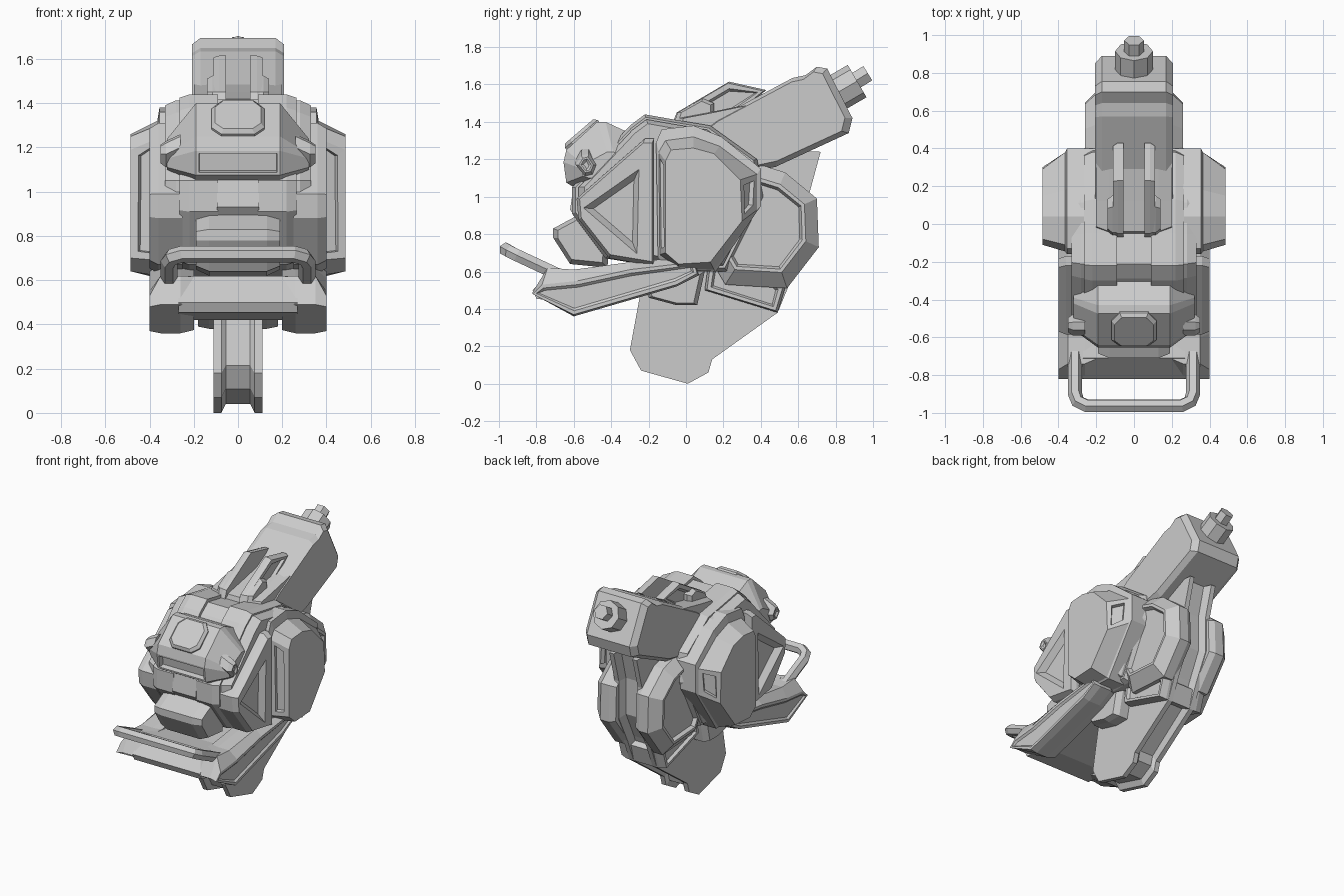
import bpy, bmesh
from mathutils import Matrix, Vector

if "Cube" in bpy.data.objects:
    bpy.data.objects.remove(bpy.data.objects["Cube"], do_unlink=True)

grey = bpy.data.materials.new("plain_grey")
grey.use_nodes = True
grey.diffuse_color = (0.6, 0.6, 0.6, 1)
grey.node_tree.nodes["Principled BSDF"].inputs["Base Color"].default_value = (0.6, 0.6, 0.6, 1)


def shrink(profile, s):
    """Scale a profile about its middle."""
    cy = sum(p[0] for p in profile) / len(profile)
    cz = sum(p[1] for p in profile) / len(profile)
    return [(cy + (y - cy) * s, cz + (z - cz) * s) for y, z in profile]


def loft(name, sections, pair=False, panel=None, slots=(), slot=(0.02, 0.03), frame=None):
    """Join side profiles placed along x; pair mirrors, otherwise the part spans the centre."""
    if not pair:
        sections = [(-x, p) for x, p in reversed(sections)] + sections
    bm = bmesh.new()
    rings = [[bm.verts.new((x, y, z)) for y, z in p] for x, p in sections]
    n = len(rings[0])
    sides = [[bm.faces.new((a[i], a[(i + 1) % n], b[(i + 1) % n], b[i])) for i in range(n)]
             for a, b in zip(rings, rings[1:])]
    caps = [bm.faces.new(rings[0]), bm.faces.new(rings[-1])]
    bmesh.ops.recalc_face_normals(bm, faces=bm.faces)
    if panel:
        for f in caps[1:] if pair else caps:
            bmesh.ops.inset_individual(bm, faces=[f], thickness=panel[0], depth=0)
            bmesh.ops.inset_individual(bm, faces=[f], thickness=0.014, depth=-panel[1])
    for k, i in slots:
        f = sides[k][i]
        bmesh.ops.inset_individual(bm, faces=[f], thickness=slot[0], depth=0)
        bmesh.ops.inset_individual(bm, faces=[f], thickness=0.006, depth=-slot[1])
    if frame:
        bm.transform(frame)
        bmesh.ops.recalc_face_normals(bm, faces=bm.faces)
    me = bpy.data.meshes.new(name)
    bm.to_mesh(me)
    bm.free()
    me.materials.append(grey)
    ob = bpy.data.objects.new(name, me)
    bpy.context.collection.objects.link(ob)
    if pair and not frame:
        ob.modifiers.new("mirror", 'MIRROR')
    return ob


def rod(name, start, end, radius, sides=8):
    """Faceted rod lying in the centre plane."""
    a, b = Vector(start), Vector(end)
    bm = bmesh.new()
    turn = (b - a).to_track_quat('Z', 'X').to_matrix().to_4x4()
    bmesh.ops.create_cone(bm, cap_ends=True, segments=sides, radius1=radius, radius2=radius,
                          depth=(b - a).length, matrix=Matrix.Translation((a + b) / 2) @ turn)
    me = bpy.data.meshes.new(name)
    bm.to_mesh(me)
    bm.free()
    me.materials.append(grey)
    bpy.context.collection.objects.link(bpy.data.objects.new(name, me))


# Head shell: recessed centre, two raised bands, stepped sides
shell = [(-.05, 1.41), (-.22, 1.44), (-.30, 1.38), (-.61, 1.05), (-.61, .91),
         (-.43, .67), (0, .60), (.22, .60), (.42, 1.0), (.38, 1.2), (.13, 1.38)]
loft("head_core", [(.12, shrink(shell, .94))])
loft("head_band", [(.09, shell), (.22, shell), (.265, shrink(shell, .96))], pair=True)
loft("head_side", [(.2, shrink(shell, .93)), (.28, shrink(shell, .93)),
                   (.33, shrink(shell, .87))], pair=True)

# Cheek plates with a sunken triangle
cheek = [(-.17, 1.31), (-.22, 1.31), (-.585, .99), (-.575, .88), (-.41, .67), (-.17, .63)]
cheek_plate = loft("cheek_plate", [(.25, cheek), (.36, cheek), (.40, shrink(cheek, .93))], pair=True)
triangle = [(-.25, 1.15), (-.55, .94), (-.26, .69)]
cutter = loft("triangle_cutter", [(.36, shrink(triangle, .72)), (.41, shrink(triangle, 1.05))], pair=True)
cut = cheek_plate.modifiers.new("triangle", 'BOOLEAN')
cut.object, cut.operation, cut.solver = cutter, 'DIFFERENCE', 'EXACT'
bpy.context.view_layer.objects.active = cheek_plate
for m in ("mirror", "triangle"):
    bpy.ops.object.modifier_apply(modifier=m)
bpy.data.objects.remove(cutter, do_unlink=True)

# Ear plates with slots on the front and rear slopes
ear = [(-.16, 1.29), (-.13, 1.36), (.04, 1.38), (.19, 1.32), (.40, 1.15),
       (.40, .95), (.16, .60), (-.04, .61), (-.15, .67)]
ear_rim = [(-.145, 1.24), (-.11, 1.30), (.04, 1.32), (.18, 1.27), (.38, 1.12),
           (.38, .93), (.15, .61), (-.04, .62), (-.14, .69)]
ear_face = [(-.11, 1.19), (-.08, 1.25), (.04, 1.26), (.15, 1.23), (.29, 1.09),
            (.30, .87), (.13, .65), (-.04, .64), (-.11, .70)]
loft("ear_plate", [(.2, ear), (.355, ear), (.365, ear_rim), (.485, ear_face)],
     pair=True, slots=[(2, 8), (2, 4)], slot=(.045, .025))

# Rear side housings
rear = [(.18, 1.13), (.40, 1.17), (.53, 1.13), (.70, .99), (.71, .73), (.54, .51),
        (.21, .53), (.10, .72)]
loft("rear_housing", [(.08, shrink(rear, .93)), (.12, rear), (.19, rear), (.26, shrink(rear, .76))],
     pair=True, panel=(.02, .025))

# Neck fin with twin spine rails running up the back
fin = [(-.25, .45), (-.30, .18), (-.24, .07), (.01, 0), (.12, .06), (.14, .13), (.49, .38),
       (.56, .55), (.66, .75), (.66, 1.02), (.72, 1.24), (.5, 1.25), (.3, .9), (-.2, .7)]
inner = [(y * .92, .04 + z * .97) for y, z in fin]
loft("neck_fin", [(.07, inner)])
loft("spine_rail", [(.055, inner), (.075, fin), (.11, fin)], pair=True)
under = [(.10, .50), (.49, .38), (.53, .51), (.3, .7), (.12, .65)]
loft("under_housing", [(.13, under), (.18, shrink(under, .94))], panel=(.025, .02))
throat = [(-.25, .6), (-.2, .46), (-.05, .42), (.06, .42), (.1, .6)]
loft("throat_block", [(.18, throat), (.22, shrink(throat, .85))])

# Tilted rear barrel and its stepped tip
barrel = [(0, 1.30), (.13, 1.40), (.57, 1.635), (.64, 1.65), (.70, 1.695), (.755, 1.685),
          (.89, 1.42), (.87, 1.34), (.48, 1.16), (.2, 1.1)]
loft("barrel", [(.17, barrel), (.207, shrink(barrel, .89))])
rod("barrel_collar", (0, .72, 1.505), (0, .915, 1.618), .10)
rod("barrel_tip", (0, .85, 1.585), (0, .972, 1.66), .052, 6)

# Top crest fins on broad feet
crest = [(-.07, 1.40), (-.05, 1.45), (.23, 1.615), (.43, 1.57), (.22, 1.40)]
loft("crest_fin", [(.055, crest), (.085, crest), (.11, shrink(crest, .94))],
     pair=True, panel=(.03, .02))
foot = [(-.065, 1.39), (-.045, 1.45), (.09, 1.525), (.15, 1.50), (.15, 1.39)]
loft("crest_foot", [(.06, foot), (.115, foot), (.14, shrink(foot, .8))], pair=True)
crest_base = [(-.06, 1.36), (-.04, 1.42), (.12, 1.45), (.36, 1.50), (.3, 1.36)]
loft("crest_base", [(.13, crest_base), (.2, shrink(crest_base, .85))])

# Face mask with brow slot, raised badge panel and side bolts
mask = [(-.30, 1.34), (-.43, 1.40), (-.475, 1.40), (-.64, 1.25), (-.655, 1.185),
        (-.64, 1.075), (-.58, 1.04), (-.35, 1.02)]
mask_side = [(-.31, 1.20), (-.39, 1.24), (-.42, 1.24), (-.55, 1.17), (-.56, 1.15),
             (-.55, 1.11), (-.52, 1.10), (-.35, 1.10)]
loft("face_mask", [(.19, mask), (.32, mask_side)], slots=[(1, 4)], slot=(.018, .035))
octagon = [(-.12, .06), (-.075, .115), (.075, .115), (.12, .06),
           (.12, -.07), (.075, -.115), (-.075, -.115), (-.12, -.07)]
slope = Matrix(((0, 1, 0, 0), (-.65, 0, .76, -.553), (.76, 0, .65, 1.328), (0, 0, 0, 1)))
loft("badge_panel", [(-.02, octagon), (.01, octagon), (.028, shrink(octagon, .86))],
     pair=True, frame=slope)
bolt = [(-.59, 1.20), (-.56, 1.25), (-.52, 1.26), (-.48, 1.20), (-.50, 1.15), (-.54, 1.14)]
bolt_low = [(y, z - .03) for y, z in bolt]
loft("mask_bolt", [(.26, bolt), (.325, bolt_low), (.35, shrink(bolt_low, .7))],
     pair=True, panel=(.01, .01))

# Muzzle block and the bridge above it
muzzle = [(-.71, .83), (-.58, .90), (-.40, .88), (-.42, .62), (-.62, .64), (-.71, .78)]
loft("muzzle", [(.13, muzzle), (.19, shrink(muzzle, .82))])
bridge = [(-.60, 1.06), (-.62, .93), (-.58, .88), (-.4, .9), (-.4, 1.06)]
loft("muzzle_bridge", [(.095, bridge)])

# Jaw: side arms joined by a front lip
arm = [(-.82, .49), (-.74, .62), (-.60, .61), (-.3, .65), (.04, .68), (.07, .58),
       (-.05, .52), (-.60, .36)]
arm_side = [(-.82, .48), (-.77, .53), (-.58, .55), (-.3, .61), (.04, .65), (.06, .59),
            (-.05, .53), (-.60, .37)]
loft("jaw_arm", [(.20, shrink(arm, .93)), (.26, arm), (.35, arm), (.40, arm_side)],
     pair=True, panel=(.02, .012))
lip = [(-.82, .50), (-.71, .62), (-.55, .60), (-.2, .62), (-.1, .53), (-.58, .42), (-.80, .455)]
loft("jaw_lip", [(.27, lip)])

# Bent front guard bar
path = [(.312, -.60, .545), (.312, -.90, .685), (.297, -.94, .705), (.25, -.963, .718)]
path += [(-x, y, z) for x, y, z in reversed(path)]
curve = bpy.data.curves.new("guard_bar", 'CURVE')
curve.dimensions = '3D'
curve.bevel_depth, curve.bevel_resolution, curve.use_fill_caps = .038, 1, True
spline = curve.splines.new('POLY')
spline.points.add(len(path) - 1)
for point, co in zip(spline.points, path):
    point.co = (*co, 1)
spline.use_smooth = False
curve.materials.append(grey)
bar = bpy.data.objects.new("guard_bar", curve)
bpy.context.collection.objects.link(bar)
bpy.ops.object.select_all(action='DESELECT')
bar.select_set(True)
bpy.context.view_layer.objects.active = bar
bpy.ops.object.convert(target='MESH')
